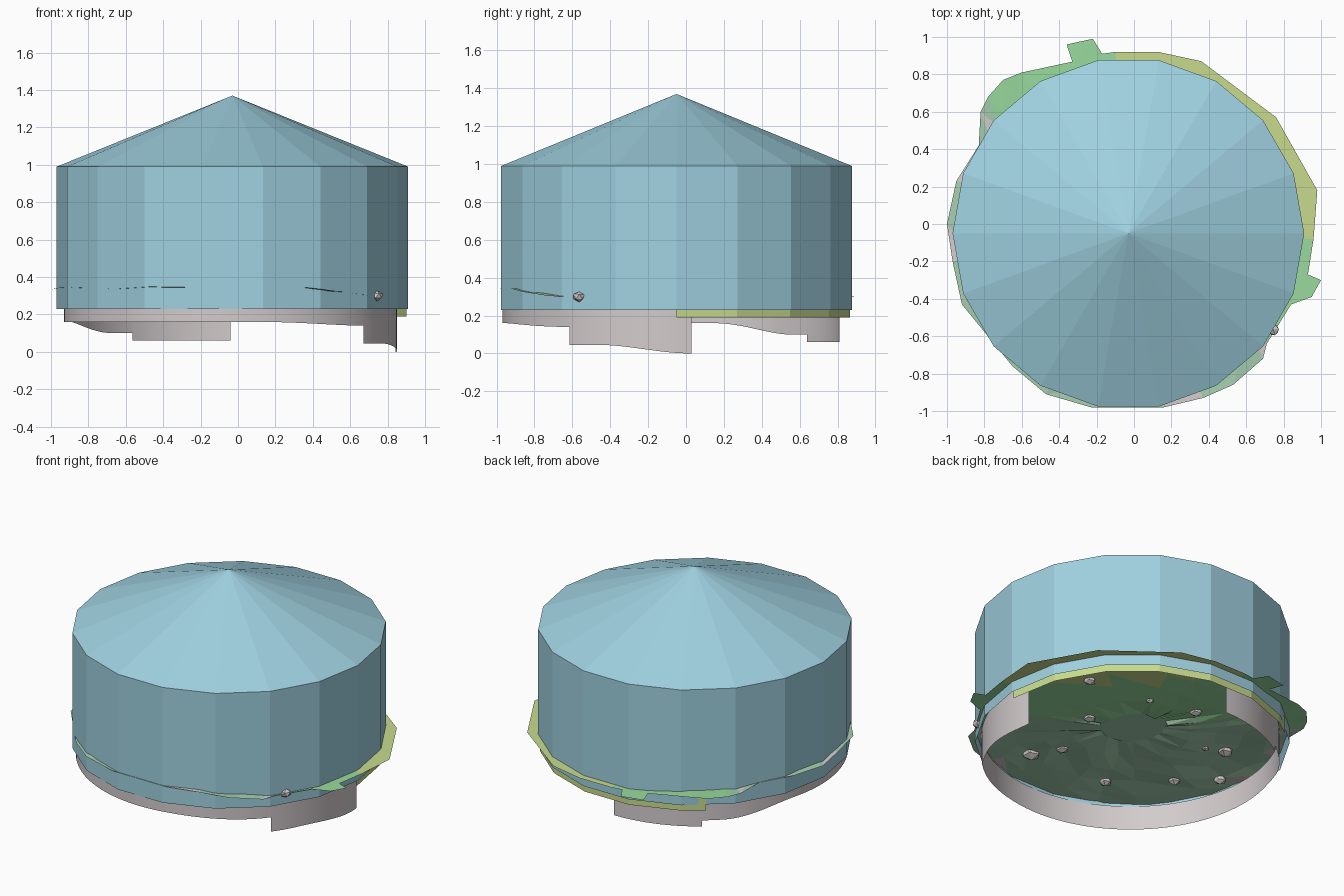
import bpy
import bmesh
import random
from math import sin, cos, radians
from mathutils import Vector

random.seed(4)
if "Cube" in bpy.data.objects:
    bpy.data.objects.remove(bpy.data.objects["Cube"], do_unlink=True)


def make_material(name, rgb):
    mat = bpy.data.materials.new(name)
    mat.use_nodes = True
    mat.diffuse_color = (*rgb, 1)
    mat.node_tree.nodes["Principled BSDF"].inputs["Base Color"].default_value = (*rgb, 1)
    return mat


blue = make_material("pale blue", (0.35, 0.64, 0.75))
grey = make_material("warm grey", (0.65, 0.6, 0.61))
sand = make_material("sand yellow", (0.58, 0.71, 0.27))
grass = make_material("grass green", (0.32, 0.7, 0.34))
moss = make_material("moss green", (0.38, 0.62, 0.43))


def make_object(name, bm, materials):
    mesh = bpy.data.meshes.new(name)
    bm.to_mesh(mesh)
    bm.free()
    for mat in materials:
        mesh.materials.append(mat)
    obj = bpy.data.objects.new(name, mesh)
    bpy.context.collection.objects.link(obj)
    return obj


def on_circle(center, radius, degrees, z):
    a = radians(degrees)
    return Vector((center.x + radius * cos(a), center.y + radius * sin(a), z))


def add_band(bm, center, radius, angles, bottom, top):
    """Upright sheet along an arc; bottom is a function of the angle."""
    low = [bm.verts.new(on_circle(center, radius, a, bottom(a))) for a in angles]
    high = [bm.verts.new(on_circle(center, radius, a, top)) for a in angles]
    for i in range(len(angles) - 1):
        bm.faces.new((low[i], low[i + 1], high[i + 1], high[i]))
    return high


def steps(start, end, count):
    return [start + (end - start) * i / count for i in range(count + 1)]


def smooth(t):
    t = max(0, min(1, t))
    return t * t * (3 - 2 * t)


# Drum with conical roof, open underneath
hub = Vector((-0.03, -0.05, 0))
bm = bmesh.new()
rim = add_band(bm, hub, 0.94, steps(0, 360, 18), lambda a: 0.23, 0.99)
apex = bm.verts.new((hub.x, hub.y, 1.37))
for a, b in zip(rim, rim[1:]):
    bm.faces.new((a, b, apex))
bmesh.ops.remove_doubles(bm, verts=bm.verts, dist=0.001)
make_object("drum_cover", bm, [blue])

# Round skirt wall in three lengths with stepped lower edges
skirt_hub = Vector((-0.04, -0.08, 0))
bm = bmesh.new()
lengths = [
    (-37, 7, lambda a: 0.045 * (1 - smooth((a + 25) / 32))),
    (-234, -37, lambda a: 0.16 - 0.06 * smooth((-195 - a) / 30) - 0.02 * smooth((a + 80) / 43)),
    (-270, -234, lambda a: 0.06),
]
for start, end, bottom in lengths:
    add_band(bm, skirt_hub, 0.89, steps(start, end, (end - start) // 2), bottom, 0.32)
skirt = make_object("skirt_wall", bm, [grey])
for p in skirt.data.polygons:
    p.use_smooth = True

# Sand coloured strip below the drum edge
bm = bmesh.new()
add_band(bm, hub, 0.93, steps(0, 120, 6) + [129], lambda a: 0.19, 0.3)
make_object("sand_strip", bm, [sand])

# Ground sheet with a ragged outline
outline = [
    (0.13, 0.92), (-0.1, 0.92), (-0.17, 0.91), (-0.22, 0.99), (-0.36, 0.96),
    (-0.32, 0.87), (-0.6, 0.81), (-0.7, 0.77), (-0.78, 0.68), (-0.82, 0.6),
    (-0.83, 0.42), (-0.95, 0.23), (-1, 0), (-0.97, -0.2), (-0.92, -0.43),
    (-0.65, -0.76), (-0.47, -0.91), (-0.23, -0.98), (0.16, -0.98), (0.37, -0.93),
    (0.53, -0.86), (0.69, -0.72), (0.71, -0.64), (0.84, -0.43), (0.95, -0.39),
    (1, -0.3), (0.93, -0.27), (0.96, -0.08), (0.98, 0.18), (0.76, 0.57), (0.36, 0.87),
]


def ground_height(x, y):
    slope = smooth((0.25 - 0.75 * x - 0.5 * y) / 0.5)
    return 0.3 + slope * (0.045 + 0.018 * sin(9 * x + 2) * cos(5 * y))


bm = bmesh.new()
rings = []
for scale in (1, 0.88, 0.72, 0.55, 0.38, 0.2):
    ring = []
    for x, y in outline:
        px, py = hub.x + (x - hub.x) * scale, hub.y + (y - hub.y) * scale
        bump = random.uniform(-0.012, 0.012) if scale < 0.9 and px + py < 0.2 else 0
        ring.append(bm.verts.new((px, py, ground_height(px, py) + bump)))
    rings.append(ring)
count = len(outline)
for outer, inner in zip(rings, rings[1:]):
    for i in range(count):
        j = (i + 1) % count
        bm.faces.new((outer[i], outer[j], inner[j]))
        bm.faces.new((outer[i], inner[j], inner[i]))
bm.faces.new(rings[-1])
for face in bm.faces:
    c = face.calc_center_median() - hub
    if 0.7 * (c.x + c.y) > 0.6:
        face.material_index = 0
    elif 0.57 * c.x + 0.82 * c.y > 0.12 or c.x > 0.75:
        face.material_index = 1
    else:
        face.material_index = 3 if c.length > 0.9 and random.random() < 0.12 else 2
make_object("ground_sheet", bm, [sand, grass, moss, grey])

# Small stones set into the ground: across, toward the back, size
stones = [
    (0.36, 0.25, 0.04), (0.58, -0.27, 0.05), (0.58, -0.6, 0.04), (0.31, -0.62, 0.04),
    (-0.1, -0.7, 0.04), (-0.57, -0.4, 0.06), (-0.39, -0.3, 0.04), (-0.27, 0.15, 0.04),
    (0.07, 0.39, 0.025), (-0.31, 0.6, 0.04), (0.46, -0.22, 0.02), (-0.93, 0.02, 0.035),
]
bm = bmesh.new()
for across, back, size in stones:
    x = hub.x - 0.82 * across + 0.57 * back
    y = hub.y + 0.57 * across + 0.82 * back
    made = bmesh.ops.create_icosphere(bm, subdivisions=1, radius=size)["verts"]
    for v in made:
        v.co.z *= 0.8
        v.co *= random.uniform(0.85, 1.1)
    bmesh.ops.translate(bm, verts=made, vec=(x, y, ground_height(x, y)))
make_object("stones", bm, [grey])
